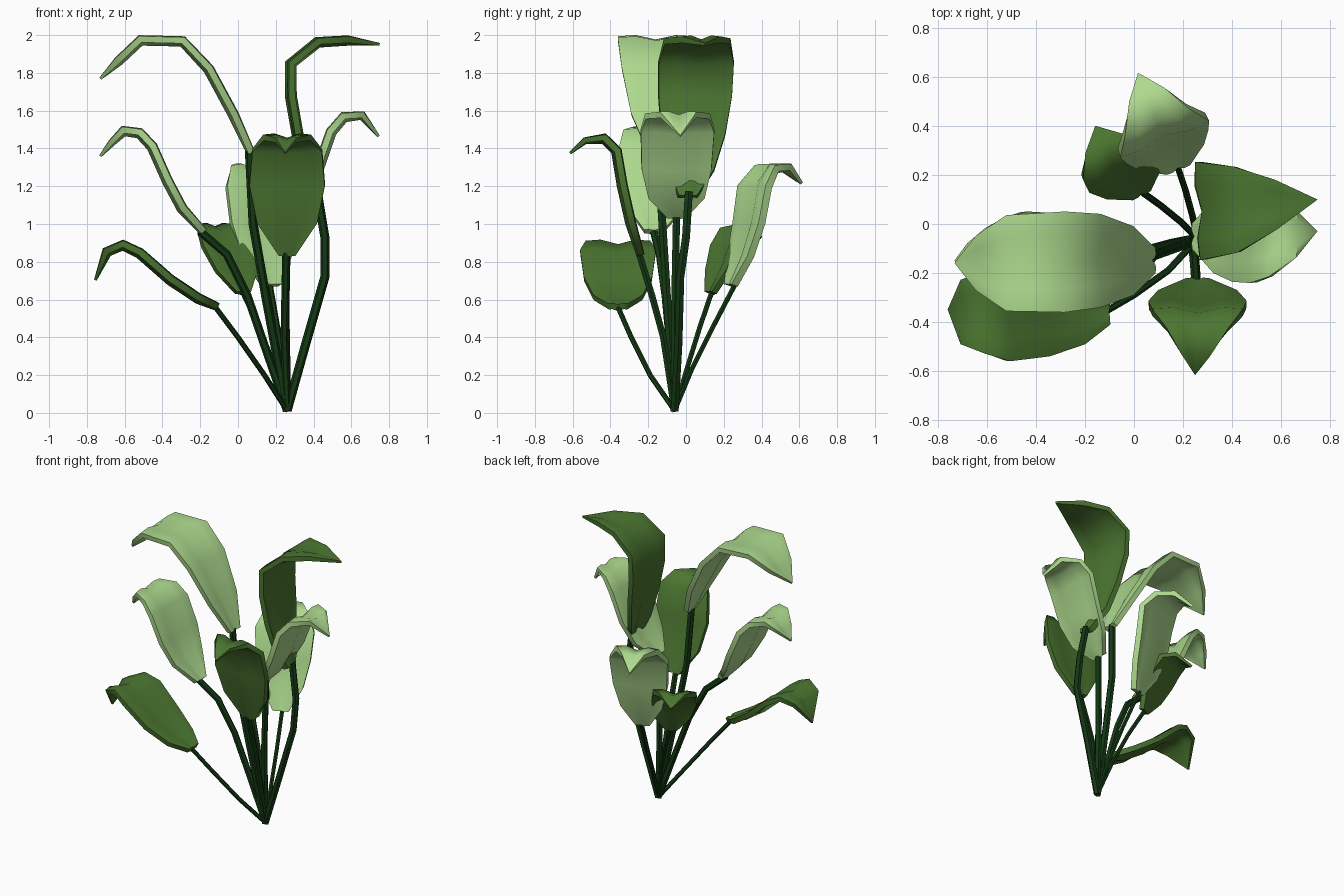
import bpy, bmesh, math
from mathutils import Vector


def material(name, rgb):
    m = bpy.data.materials.new(name)
    m.diffuse_color = (*rgb, 1)
    return m


LIGHT = material("light_green", (0.42, 0.70, 0.27))
DARK = material("dark_green", (0.07, 0.18, 0.03))
STEM = material("stem_green", (0.007, 0.04, 0.007))


def finish(bm, name, mat):
    bmesh.ops.recalc_face_normals(bm, faces=bm.faces)
    me = bpy.data.meshes.new(name)
    bm.to_mesh(me)
    bm.free()
    ob = bpy.data.objects.new(name, me)
    bpy.context.collection.objects.link(ob)
    me.materials.append(mat)
    bpy.ops.object.select_all(action='DESELECT')
    ob.select_set(True)
    bpy.context.view_layer.objects.active = ob
    return ob


def smooth(degrees):
    bpy.ops.object.shade_smooth_by_angle(angle=math.radians(degrees))


def tangent(pts, i):
    a, b = pts[max(i - 1, 0)], pts[min(i + 1, len(pts) - 1)]
    return (b - a).normalized()


def leaf(name, mat, path, widths, heading, thick=0.035):
    """Arching fleshy blade: a shallow grooved section swept along its midrib."""
    pts = [Vector(p) for p in path]
    d = Vector((*heading, 0)).normalized()
    side = d.cross(Vector((0, 0, 1)))
    bm = bmesh.new()
    rows = []
    for i, (p, w) in enumerate(zip(pts, widths)):
        n = side.cross(tangent(pts, i)).normalized()
        k = min(1, w / 0.12)
        rows.append([bm.verts.new(p + side * (w * t) + n * (h * k + 0.006))
                     for t, h in ((-1, 0.018), (-0.55, 0.024), (0, 0), (0.55, 0.024), (1, 0.018))])
    for a, b in zip(rows, rows[1:]):
        for k in range(4):
            bm.faces.new((a[k], a[k + 1], b[k + 1], b[k]))
    bmesh.ops.remove_doubles(bm, verts=bm.verts, dist=0.0005)
    ob = finish(bm, name, mat)
    # thickness, thinner towards the tip and baked so the rim keeps a sharp edge
    group = ob.vertex_groups.new(name="thickness")
    tip = pts[-1]
    for v in ob.data.vertices:
        group.add([v.index], min(1, 0.4 + (v.co - tip).length / 0.3), 'REPLACE')
    sol = ob.modifiers.new("thickness", 'SOLIDIFY')
    sol.thickness = thick
    sol.offset = 0
    sol.vertex_group = "thickness"
    bpy.ops.object.modifier_apply(modifier=sol.name)
    smooth(60)


def stem(name, path, radius):
    """Six-sided tube along a path from the shared root."""
    pts = [Vector(p) for p in [(0.26, -0.06, 0.012)] + path]
    bm = bmesh.new()
    rings = []
    for i, p in enumerate(pts):
        t = tangent(pts, i)
        u = t.cross(Vector((0, 1, 0))).normalized()
        v = t.cross(u)
        rings.append([bm.verts.new(p + radius * (u * math.cos(k * math.pi / 3) + v * math.sin(k * math.pi / 3)))
                      for k in range(6)])
    for a, b in zip(rings, rings[1:]):
        for k in range(6):
            bm.faces.new((a[k], a[(k + 1) % 6], b[(k + 1) % 6], b[k]))
    bm.faces.new(rings[0])
    bm.faces.new(rings[-1])
    finish(bm, name, STEM)
    smooth(40)


# Leaves on the left
leaf("tall_left_leaf", LIGHT,
     [(0.06, -0.15, 1.37), (-0.04, -0.15, 1.57), (-0.17, -0.15, 1.81), (-0.30, -0.155, 1.95),
      (-0.51, -0.16, 1.955), (-0.62, -0.16, 1.85), (-0.725, -0.16, 1.765)],
     [0.05, 0.14, 0.19, 0.205, 0.195, 0.11, 0], (-1, 0))
leaf("middle_left_leaf", LIGHT,
     [(-0.19, -0.17, 0.95), (-0.31, -0.16, 1.07), (-0.39, -0.15, 1.22), (-0.47, -0.15, 1.40),
      (-0.53, -0.15, 1.465), (-0.60, -0.15, 1.475), (-0.66, -0.15, 1.42), (-0.725, -0.15, 1.355)],
     [0.05, 0.15, 0.195, 0.20, 0.18, 0.13, 0.07, 0], (-1, 0))
leaf("low_left_leaf", DARK,
     [(-0.11, -0.36, 0.55), (-0.22, -0.36, 0.59), (-0.37, -0.36, 0.69), (-0.53, -0.36, 0.83),
      (-0.61, -0.36, 0.87), (-0.68, -0.36, 0.84), (-0.75, -0.35, 0.70)],
     [0.05, 0.13, 0.18, 0.20, 0.17, 0.13, 0], (-1, 0))

# Leaves on the right
leaf("middle_right_leaf", LIGHT,
     [(0.26, -0.05, 1.03), (0.36, -0.05, 1.13), (0.44, -0.05, 1.28), (0.51, -0.045, 1.48),
      (0.57, -0.045, 1.55), (0.65, -0.04, 1.56), (0.74, -0.03, 1.46)],
     [0.05, 0.15, 0.185, 0.195, 0.17, 0.095, 0], (1, 0))
leaf("tall_right_leaf", DARK,
     [(0.42, 0.01, 1.15), (0.375, 0.03, 1.29), (0.335, 0.04, 1.48), (0.30, 0.05, 1.68),
      (0.298, 0.055, 1.84), (0.43, 0.06, 1.945), (0.58, 0.08, 1.955), (0.75, 0.10, 1.945)],
     [0.05, 0.12, 0.17, 0.195, 0.20, 0.175, 0.10, 0], (1, 0.05))

# Leaves at the front and back
leaf("front_leaf", DARK,
     [(0.26, -0.25, 0.83), (0.26, -0.31, 1.0), (0.26, -0.355, 1.2), (0.26, -0.385, 1.38),
      (0.26, -0.44, 1.435), (0.255, -0.53, 1.43), (0.25, -0.61, 1.37)],
     [0.045, 0.16, 0.20, 0.185, 0.125, 0.055, 0], (0, -1))
leaf("back_leaf", LIGHT,
     [(0.17, 0.25, 0.67), (0.14, 0.31, 0.82), (0.12, 0.355, 1.0), (0.11, 0.385, 1.19),
      (0.085, 0.44, 1.275), (0.055, 0.52, 1.285), (0.02, 0.61, 1.21)],
     [0.05, 0.14, 0.18, 0.195, 0.14, 0.075, 0], (-0.38, 0.92), 0.04)
leaf("low_back_leaf", DARK,
     [(0.02, 0.14, 0.63), (-0.02, 0.19, 0.74), (-0.065, 0.23, 0.87), (-0.095, 0.27, 0.95),
      (-0.12, 0.325, 0.97), (-0.155, 0.395, 0.92)],
     [0.04, 0.12, 0.15, 0.14, 0.085, 0], (-0.46, 0.89))

# Stems
stem("tall_left_stem", [(0.15, -0.10, 0.60), (0.08, -0.125, 1.0), (0.06, -0.15, 1.39)], 0.024)
stem("middle_left_stem", [(0.16, -0.08, 0.30), (0.05, -0.11, 0.62), (-0.06, -0.14, 0.84), (-0.20, -0.17, 0.96)], 0.022)
stem("low_left_stem", [(0.14, -0.19, 0.20), (0.0, -0.29, 0.40), (-0.12, -0.36, 0.56)], 0.014)
stem("middle_right_stem", [(0.25, -0.06, 0.55), (0.26, -0.05, 1.05)], 0.022)
stem("tall_right_stem", [(0.36, -0.04, 0.37), (0.46, -0.03, 0.72), (0.46, 0.0, 0.93), (0.42, 0.015, 1.17)], 0.024)
stem("front_stem", [(0.245, -0.12, 0.40), (0.25, -0.18, 0.62), (0.255, -0.25, 0.85)], 0.020)
stem("back_stem", [(0.24, 0.03, 0.23), (0.21, 0.14, 0.45), (0.17, 0.26, 0.68)], 0.014)
stem("low_back_stem", [(0.19, 0.01, 0.25), (0.11, 0.075, 0.46), (0.02, 0.14, 0.65)], 0.014)
